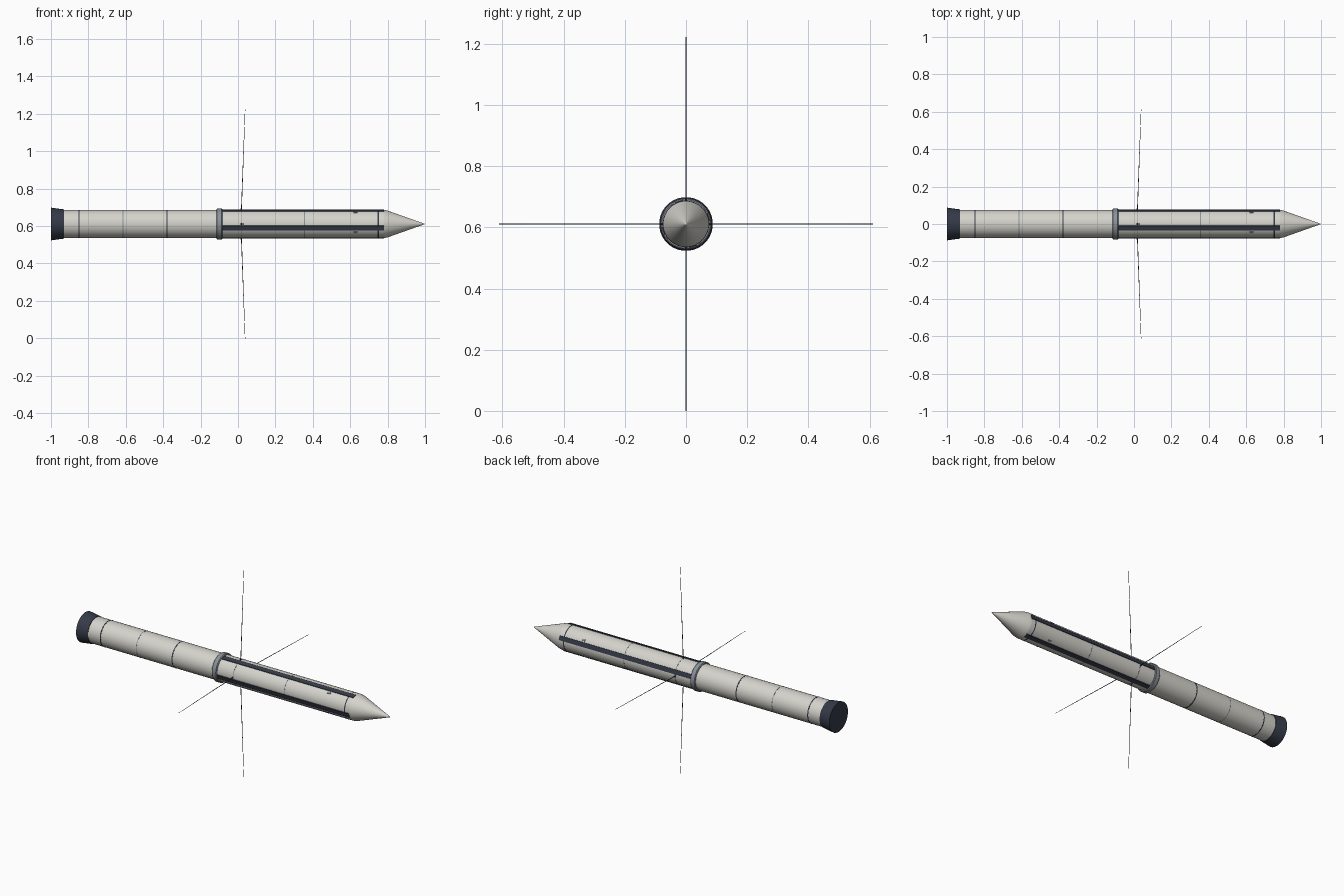
import bpy, bmesh, math
from mathutils import Matrix, Vector

if "Cube" in bpy.data.objects:
    bpy.data.objects.remove(bpy.data.objects["Cube"])

AXIS_Z = 0.611   # height of the rocket's long axis
R = 0.075        # hull radius


def material(name, rgb):
    m = bpy.data.materials.new(name)
    m.diffuse_color = (*rgb, 1)
    m.use_nodes = True
    m.node_tree.nodes["Principled BSDF"].inputs["Base Color"].default_value = m.diffuse_color
    return m


WHITE = material("warm_white", (0.66, 0.65, 0.60))
DARK = material("dark_navy", (0.035, 0.043, 0.065))
GREY = material("steel_grey", (0.26, 0.29, 0.33))


def finish(name, bm, mat):
    bmesh.ops.recalc_face_normals(bm, faces=bm.faces)
    me = bpy.data.meshes.new(name)
    bm.to_mesh(me)
    bm.free()
    me.materials.append(mat)
    ob = bpy.data.objects.new(name, me)
    ob.location.z = AXIS_Z
    bpy.context.collection.objects.link(ob)
    bpy.ops.object.select_all(action='DESELECT')
    ob.select_set(True)
    bpy.context.view_layer.objects.active = ob
    bpy.ops.object.shade_smooth_by_angle(angle=math.radians(30))
    return ob


def lathe(name, profile, mat, n=48):
    """Revolve (x, radius) points about the x axis; end caps are closed."""
    bm = bmesh.new()
    rings = []
    for x, r in profile:
        if r == 0:
            rings.append([bm.verts.new((x, 0, 0))] * n)
        else:
            rings.append([bm.verts.new((x, r * math.cos(2 * math.pi * i / n),
                                        r * math.sin(2 * math.pi * i / n))) for i in range(n)])
    for a, b in zip(rings, rings[1:]):
        for i in range(n):
            j = (i + 1) % n
            bm.faces.new(list(dict.fromkeys((a[i], a[j], b[j], b[i]))))
    for ring in (rings[0], rings[-1]):
        if ring[0] is not ring[1]:
            bm.faces.new(ring)
    return finish(name, bm, mat)


def around(name, ang, build, mat):
    """Four copies of a part about the x axis, starting ang degrees from the top."""
    for k in range(4):
        bm = bmesh.new()
        build(bm)
        bm.transform(Matrix.Rotation(math.radians(ang + 90 * k), 4, 'X'))
        finish(f"{name}_{k + 1}", bm, mat)


def box(x0, x1, width, z0, z1):
    def build(bm):
        bmesh.ops.create_cube(bm, size=1, matrix=Matrix.Translation(((x0 + x1) / 2, 0, (z0 + z1) / 2))
                              @ Matrix.Diagonal((x1 - x0, width, z1 - z0, 1)))
    return build


def rod(p, q, r0, r1, n=8):
    p, q = Vector(p), Vector(q)
    d = q - p

    def build(bm):
        bmesh.ops.create_cone(bm, cap_ends=True, segments=n, radius1=r0, radius2=r1, depth=d.length,
                              matrix=Matrix.Translation((p + q) / 2) @ d.to_track_quat('Z', 'Y').to_matrix().to_4x4())
    return build


# Hull, nose and tail skirt
lathe("hull", [(-0.93, R), (0.78, R)], WHITE)
lathe("nose_cone", [(0.78, R), (0.80, 0.0715), (0.99, 0.004), (1.0, 0)], WHITE)
lathe("tail_skirt", [(-1.0, 0.0875), (-0.93, 0.078)], DARK)

# Clamp ring between the stages
lathe("clamp_ring", [(-0.116, 0.079), (-0.112, 0.083), (-0.088, 0.083), (-0.084, 0.079)], GREY)

# Seams around the hull
for i, x in enumerate((-0.85, -0.38, 0.75)):
    lathe(f"dark_seam_{i + 1}", [(x - 0.003, R + 0.0006), (x + 0.003, R + 0.0006)], DARK)
for i, x in enumerate((-0.615, 0.02, 0.355)):
    lathe(f"grey_seam_{i + 1}", [(x - 0.002, R + 0.0006), (x + 0.002, R + 0.0006)], GREY)

# Long dark panels on the upper stage
around("panel_strip", 17, box(-0.085, 0.78, 0.026, 0.070, 0.0772), DARK)

# Small thruster pods near the nose
around("thruster_pod", 36, box(0.618, 0.638, 0.010, 0.070, 0.078), GREY)

# Whip antennas with their mounts
around("antenna_mount", 0, rod((0.017, 0, 0.070), (0.018, 0, 0.083), 0.005, 0.003), DARK)
around("antenna", 0, rod((0.018, 0, 0.070), (0.038, 0, AXIS_Z), 0.002, 0.001), DARK)
